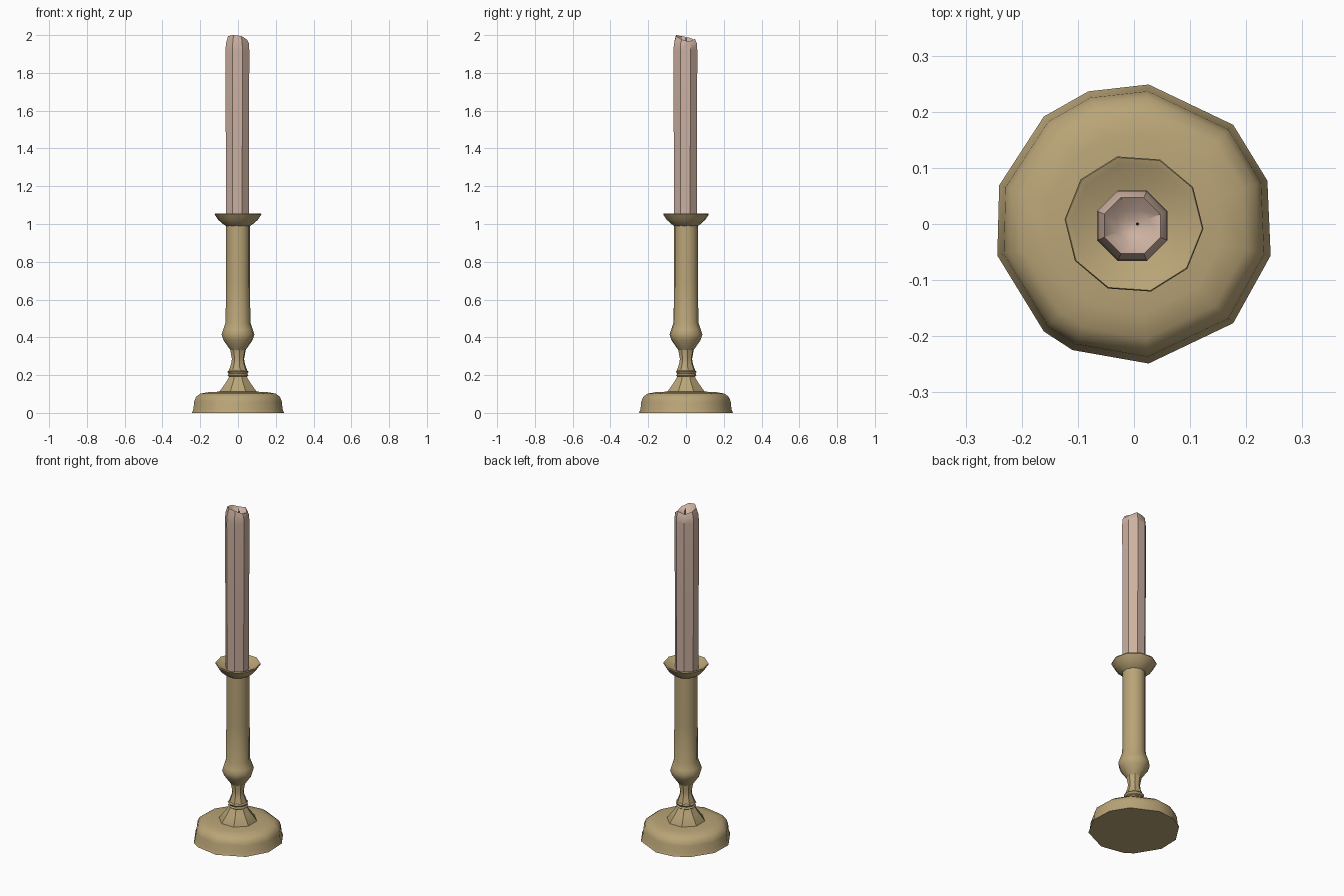
import bpy, bmesh, math

if "Cube" in bpy.data.objects:
    bpy.data.objects.remove(bpy.data.objects["Cube"])


def material(name, rgb):
    m = bpy.data.materials.new(name)
    m.diffuse_color = (*rgb, 1)
    m.use_nodes = True
    m.node_tree.nodes["Principled BSDF"].inputs["Base Color"].default_value = m.diffuse_color
    return m


brass = material("aged brass", (0.49, 0.375, 0.185))
wax = material("pale pink wax", (0.61, 0.44, 0.355))
char = material("charred wick", (0.06, 0.05, 0.045))


def even(n, start=0):
    return [start + 360 * i / n for i in range(n)]


def lathe(name, profile, angles, mat, centre=(0, 0), smooth=35, rim=None):
    """Loft rings of (radius, z) round a vertical axis; rim shifts the heights of one ring."""
    bm = bmesh.new()
    rings = []
    for k, (r, z) in enumerate(profile):
        ring = []
        for i, a in enumerate(angles):
            t = math.radians(a)
            dz = rim[1][i] if rim and rim[0] == k else 0
            ring.append(bm.verts.new((centre[0] + r * math.cos(t),
                                      centre[1] + r * math.sin(t), z + dz)))
        rings.append(ring)
    n = len(angles)
    for lo, hi in zip(rings, rings[1:]):
        for i in range(n):
            j = (i + 1) % n
            bm.faces.new((lo[i], lo[j], hi[j], hi[i]))
    bm.faces.new(rings[0][::-1])
    bm.faces.new(rings[-1])
    bmesh.ops.recalc_face_normals(bm, faces=bm.faces[:])
    me = bpy.data.meshes.new(name)
    bm.to_mesh(me)
    bm.free()
    me.materials.append(mat)
    ob = bpy.data.objects.new(name, me)
    bpy.context.collection.objects.link(ob)
    if smooth:
        bpy.ops.object.select_all(action='DESELECT')
        ob.select_set(True)
        bpy.context.view_layer.objects.active = ob
        bpy.ops.object.shade_smooth_by_angle(angle=math.radians(smooth))
    return ob


# Domed base with a slightly irregular outline
base_angles = [18, 45, 84, 109, 130, 164, 193, 230, 244, 276, 315, 347]
lathe("base", [(0.25, 0), (0.242, 0.02), (0.238, 0.06), (0.228, 0.085),
               (0.205, 0.102), (0.16, 0.11), (0.09, 0.113)],
      base_angles, brass, smooth=50)

# Faceted cone rising from the base
lathe("foot_cone", [(0.107, 0.105), (0.105, 0.115), (0.07, 0.16), (0.045, 0.2)],
      even(8, 22.5), brass, smooth=30)

# Small collar and waist
lathe("collar", [(0.045, 0.19), (0.056, 0.198), (0.05, 0.207),
                 (0.057, 0.218), (0.035, 0.235)], even(9, 10), brass)
lathe("waist", [(0.053, 0.216), (0.037, 0.26), (0.033, 0.285),
                (0.043, 0.34), (0.03, 0.345)], even(8, 12), brass)

# Bulb and long stem
lathe("stem", [(0.035, 0.325), (0.05, 0.345), (0.078, 0.385), (0.088, 0.415),
               (0.08, 0.44), (0.066, 0.48), (0.065, 0.7), (0.065, 1.01)],
      even(10, 9), brass, smooth=45)

# Flared drip cup, hollow on top
lathe("drip_cup", [(0.065, 0.99), (0.08, 1.0), (0.105, 1.022), (0.124, 1.05),
                   (0.122, 1.056), (0.11, 1.052), (0.065, 1.025)],
      even(10, -4), brass)

# Candle with an uneven, melted rim
rim_shift = [-0.03, -0.014, -0.022, -0.008, 0.0, 0.005, 0.0, -0.018]
lathe("candle", [(0.065, 1.02), (0.067, 1.5), (0.068, 1.92), (0.066, 1.955),
                 (0.054, 1.995), (0.03, 1.96), (0.008, 1.95)],
      even(8, 22.5), wax, centre=(-0.003, -0.003), rim=(4, rim_shift))

# Short wick
lathe("wick", [(0.003, 1.945), (0.002, 1.985)], even(5), char,
      centre=(0.006, 0), smooth=None)
